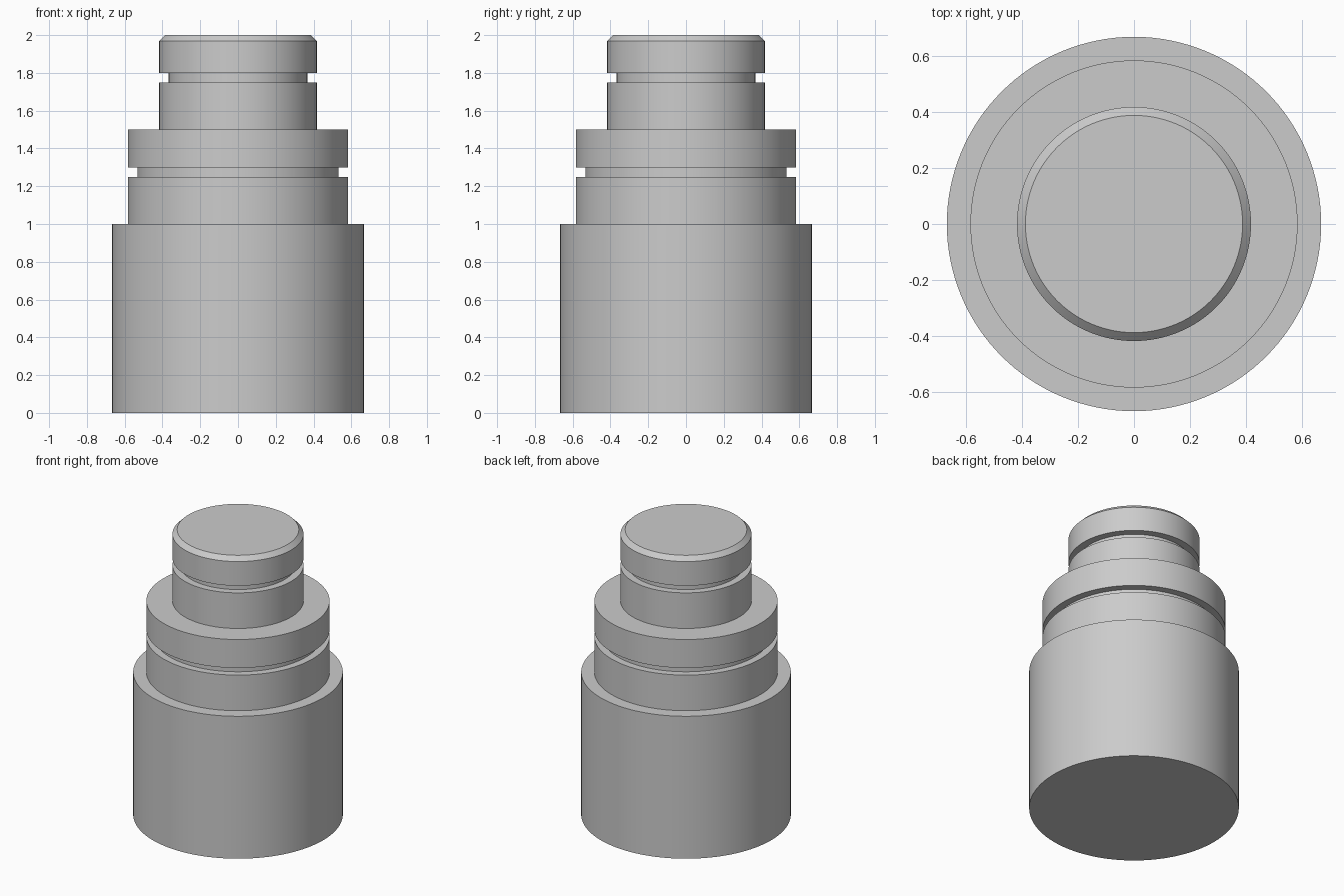
import bpy
import bmesh
import math

SEGMENTS = 128

cube = bpy.data.objects.get("Cube")
if cube:
    bpy.data.objects.remove(cube, do_unlink=True)

# Plain grey metal
grey = bpy.data.materials.new("grey_metal")
grey.use_nodes = True
colour = (0.6, 0.6, 0.6, 1.0)
grey.diffuse_color = colour
grey.node_tree.nodes["Principled BSDF"].inputs["Base Color"].default_value = colour


def turned_part(name, profile):
    """Lathe a (radius, height) profile around z and cap both ends."""
    bm = bmesh.new()
    rings = []
    for radius, z in profile:
        ring = []
        for i in range(SEGMENTS):
            a = math.tau * i / SEGMENTS
            ring.append(bm.verts.new((radius * math.cos(a), radius * math.sin(a), z)))
        rings.append(ring)
    for low, high in zip(rings, rings[1:]):
        for i in range(SEGMENTS):
            j = (i + 1) % SEGMENTS
            bm.faces.new((low[i], low[j], high[j], high[i]))
    bm.faces.new(rings[0][::-1])
    bm.faces.new(rings[-1])
    mesh = bpy.data.meshes.new(name)
    bm.to_mesh(mesh)
    bm.free()
    mesh.materials.append(grey)
    obj = bpy.data.objects.new(name, mesh)
    bpy.context.collection.objects.link(obj)
    bpy.ops.object.select_all(action='DESELECT')
    obj.select_set(True)
    bpy.context.view_layer.objects.active = obj
    bpy.ops.object.shade_smooth_by_angle(angle=math.radians(30))
    return obj


# One turned solid: base, grooved middle step, grooved and chamfered top step
BASE, MIDDLE, TOP = 0.667, 0.583, 0.417
GROOVE, CHAMFER = 0.05, 0.03

turned_part("stepped_shaft", [
    (BASE, 0), (BASE, 1),
    (MIDDLE, 1), (MIDDLE, 1.25),
    (MIDDLE - GROOVE, 1.25), (MIDDLE - GROOVE, 1.3),
    (MIDDLE, 1.3), (MIDDLE, 1.5),
    (TOP, 1.5), (TOP, 1.75),
    (TOP - GROOVE, 1.75), (TOP - GROOVE, 1.8),
    (TOP, 1.8), (TOP, 2 - CHAMFER),
    (TOP - CHAMFER, 2),
])
